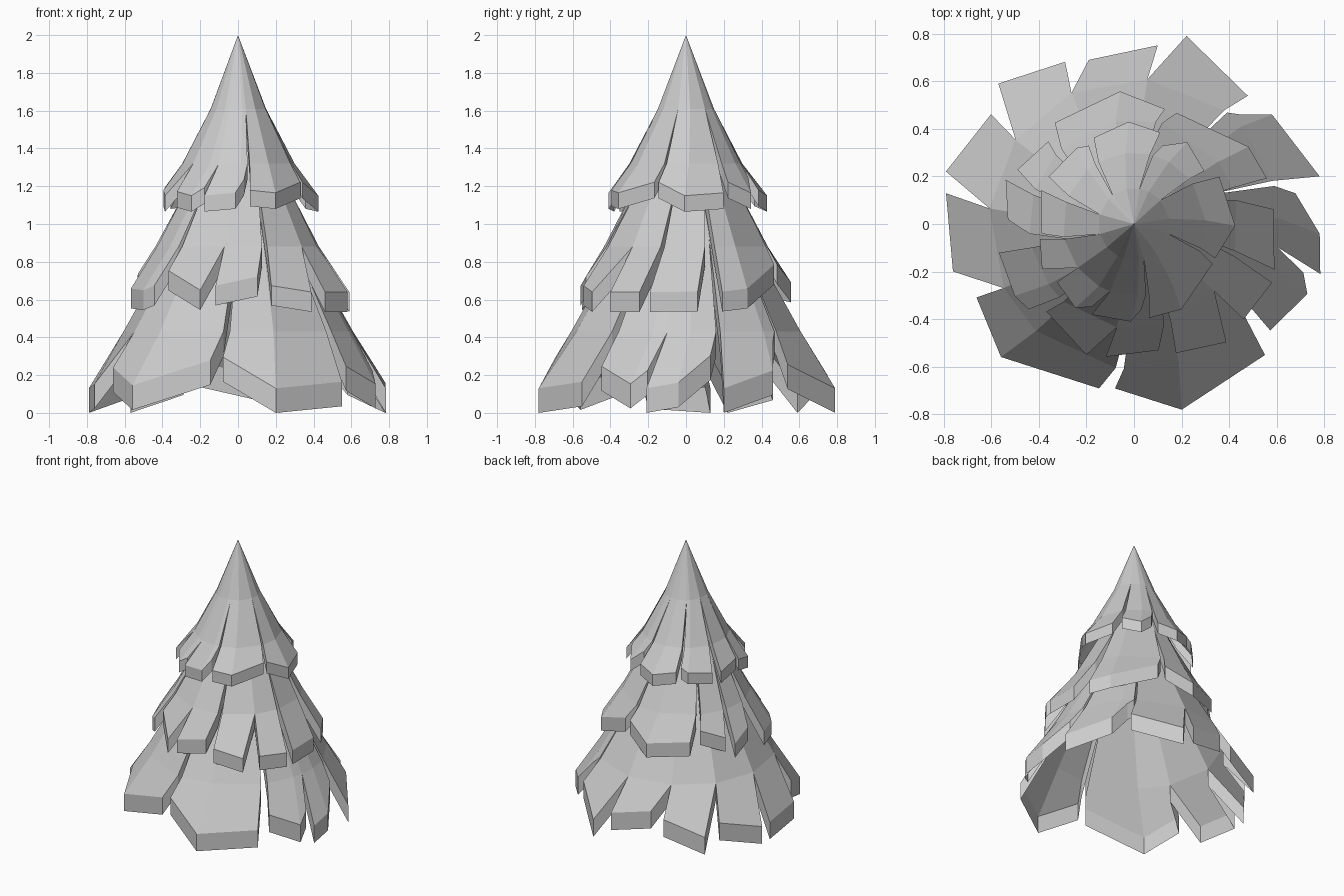
import bpy, bmesh
from math import cos, sin, radians

if "Cube" in bpy.data.objects:
    bpy.data.objects.remove(bpy.data.objects["Cube"])

SWIRL = 9  # degrees the slits lean as they rise


def tier(name, profile, drop, strips, lowest, short=()):
    """Skirt of foliage: profile = (radius, z) rows from top down, slits open below row 1.
    Each strip is a list of (angle, radius) corners along its lower edge.
    The slits before the strips listed in short only open below row 2."""
    bm = bmesh.new()
    (r_slit, _), (r1, z1), (r2, z2) = profile[1:]
    n = len(strips)

    def edge(i, own, row):
        # angle of the strip side at slit i: closed at the slit top, open at the bottom
        a, b = strips[i - 1][-1][0], strips[i % n][0][0]
        if i == 0:
            a -= 360
        if i == n:
            b += 360
        s = max(0, (profile[row][0] - r_slit) / (r2 - r_slit))
        closed = (a + b) / 2 + SWIRL
        if i % n in short and row < 3:
            return closed - 0.5 * SWIRL * s
        return closed + (own - closed) * s

    for i, strip in enumerate(strips):
        a0, a1 = strip[0][0], strip[-1][0]
        outer, inner = [], []
        for row, (r, z) in enumerate(profile):
            g0, g1 = edge(i, a0, row), edge(i + 1, a1, row)
            top, low = [], []
            for ang, rad in strip:
                a = radians(g0 + (g1 - g0) * (ang - a0) / (a1 - a0))
                rr, zz = r, z
                if row == 3:
                    rr = rad
                    zz = max(lowest, z1 + (rad - r1) * (z2 - z1) / (r2 - r1))
                top.append(bm.verts.new((rr * cos(a), rr * sin(a), zz)))
                low.append(bm.verts.new((rr * cos(a), rr * sin(a), zz - drop)))
            outer.append(top)
            inner.append(low)
        last = len(strip) - 1
        for k in range(3):
            for c in range(last):
                bm.faces.new((outer[k][c], outer[k + 1][c], outer[k + 1][c + 1], outer[k][c + 1]))
            # turned-down sides of the slits
            if k >= (2 if i in short else 1):
                bm.faces.new((outer[k][0], inner[k][0], inner[k + 1][0], outer[k + 1][0]))
            if k >= (2 if (i + 1) % n in short else 1):
                bm.faces.new((outer[k][last], outer[k + 1][last],
                              inner[k + 1][last], inner[k][last]))
        # turned-down strip end
        for c in range(last):
            bm.faces.new((outer[3][c], inner[3][c], inner[3][c + 1], outer[3][c + 1]))
    bmesh.ops.remove_doubles(bm, verts=bm.verts, dist=0.0005)
    bmesh.ops.dissolve_degenerate(bm, edges=bm.edges, dist=0.0001)
    loose = [v for v in bm.verts if not v.link_faces]
    bmesh.ops.delete(bm, geom=loose, context='VERTS')
    mesh = bpy.data.meshes.new(name)
    bm.to_mesh(mesh)
    bm.free()
    ob = bpy.data.objects.new(name, mesh)
    bpy.context.collection.objects.link(ob)
    return ob


# lower foliage
tier("lower_foliage", [(0.0, 1.66), (0.33, 0.93), (0.61, 0.43), (0.80, 0.13)], 0.13, [
    [(14.4, .805), (38.4, .74), (46, .64)],
    [(48.4, .72), (74.4, .82)],
    [(82.4, .757), (105.4, .715)],
    [(113, .74), (134, .82)],
    [(142.5, .757), (164.4, .82)],
    [(170.7, .80), (194.7, .786)],
    [(205, .73), (225, .79), (258, .706)],
    [(263.4, .695), (284.4, .805), (315, .778)],
    [(322, .726), (338, .785), (344, .74)],
    [(345, .81), (357, .781), (370.8, .69)],
], 0.13, short={2, 3, 4, 5, 6, 9})

# middle foliage
tier("middle_foliage", [(0.0, 1.80), (0.27, 1.2), (0.44, 0.88), (0.585, 0.65)], 0.105, [
    [(19, .59), (34, .58), (69, .50)],
    [(75, .50), (96, .56), (128, .54)],
    [(136, .50), (155, .54)],
    [(161, .57), (178, .53)],
    [(192, .58), (211, .585), (219, .57)],
    [(225, .52), (250, .585)],
    [(258, .57), (281, .54)],
    [(288, .57), (308, .63)],
    [(319, .61), (337, .63)],
    [(342, .62), (366, .59)],
], 0.64, short={6, 8})

# upper foliage with the pointed tip
tier("upper_foliage", [(0.0, 2.0), (0.15, 1.61), (0.30, 1.32), (0.41, 1.165)], 0.085, [
    [(37, .37), (57, .41), (70, .35)],
    [(74, .40), (93, .43), (115, .40)],
    [(120, .38), (127, .40), (151, .41)],
    [(160, .415), (186, .39)],
    [(189, .40), (206, .43)],
    [(217, .405), (235, .43), (243, .39)],
    [(245, .42), (268, .41), (275, .36)],
    [(279, .40), (299, .41), (333, .37)],
    [(337, .37), (359, .425), (389, .41)],
], 1.15, short={5, 6})
